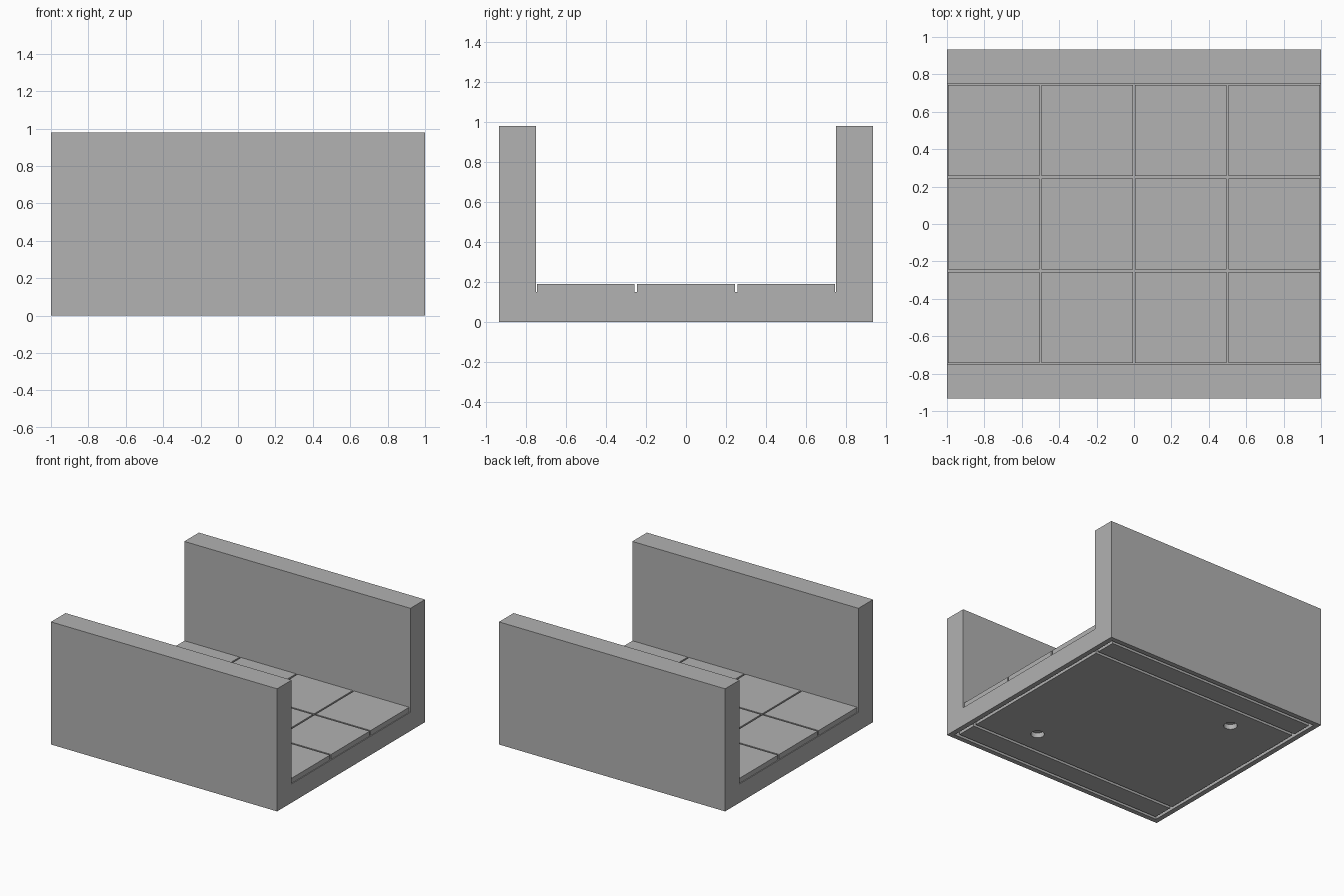
import bpy
import bmesh
from mathutils import Matrix, Vector

if "Cube" in bpy.data.objects:
    bpy.data.objects.remove(bpy.data.objects["Cube"], do_unlink=True)

# Overall sizes
HALF_X, HALF_Y, HEIGHT = 1.0, 0.934, 0.98
WALL_IN, BASE_TOP, TILE_TOP = 0.75, 0.15, 0.19
PITCH, TILE = 0.5, 0.487
RECESS = 0.04
GROOVE = 0.025

stone = bpy.data.materials.new("stone_grey")
stone.use_nodes = True
colour = (0.445, 0.445, 0.445, 1)
stone.diffuse_color = colour
stone.node_tree.nodes["Principled BSDF"].inputs["Base Color"].default_value = colour


def finish(name, bm):
    bmesh.ops.recalc_face_normals(bm, faces=bm.faces)
    mesh = bpy.data.meshes.new(name)
    bm.to_mesh(mesh)
    bm.free()
    mesh.materials.append(stone)
    obj = bpy.data.objects.new(name, mesh)
    bpy.context.collection.objects.link(obj)
    return obj


def box(name, low, high):
    low, high = Vector(low), Vector(high)
    bm = bmesh.new()
    place = Matrix.Translation((low + high) / 2) @ Matrix.Diagonal((*(high - low), 1))
    bmesh.ops.create_cube(bm, size=1, matrix=place)
    return finish(name, bm)


def cut(target, cutter):
    mod = target.modifiers.new("cut", "BOOLEAN")
    mod.operation, mod.solver, mod.object = "DIFFERENCE", "EXACT", cutter
    bpy.context.view_layer.objects.active = target
    bpy.ops.object.modifier_apply(modifier=mod.name)
    bpy.data.objects.remove(cutter, do_unlink=True)


# Channel body: U-shaped section swept along x
half = [(WALL_IN, BASE_TOP), (WALL_IN, HEIGHT), (HALF_Y, HEIGHT), (HALF_Y, 0)]
section = half + [(-y, z) for y, z in reversed(half)]
bm = bmesh.new()
face = bm.faces.new([bm.verts.new((-HALF_X, y, z)) for y, z in section])
swept = bmesh.ops.extrude_face_region(bm, geom=[face])
ends = [v for v in swept["geom"] if isinstance(v, bmesh.types.BMVert)]
bmesh.ops.translate(bm, verts=ends, vec=(2 * HALF_X, 0, 0))
body = finish("walls_and_base", bm)

# Shallow recess under the base
rx, ry = 0.96, 0.895
cut(body, box("recess_cutter", (-rx, -ry, -0.1), (rx, ry, RECESS)))

# Underside panels, leaving narrow grooves between them
px, py = rx - GROOVE, ry - GROOVE
split = 0.695
panel_top = RECESS + 0.01
panel = box("underside_panel", (-px, -split + GROOVE / 2, 0),
            (px, split - GROOVE / 2, panel_top))
inner = split + GROOVE / 2
box("back_underside_strip", (-px, inner, 0), (px, py, panel_top))
box("front_underside_strip", (-px, -py, 0), (px, -inner, panel_top))

# Two round sockets on the diagonal
for s in (-1, 1):
    bm = bmesh.new()
    bmesh.ops.create_cone(bm, cap_ends=True, segments=32, radius1=0.05, radius2=0.05,
                          depth=0.2, matrix=Matrix.Translation((s * 0.5, -s * 0.5, RECESS - 0.1)))
    cut(panel, finish("socket_cutter", bm))

# Floor tiles, four by three
for i in range(4):
    for j in range(3):
        x, y = (i - 1.5) * PITCH, (j - 1) * PITCH
        box(f"floor_tile_{i + 1}_{j + 1}",
            (x - TILE / 2, y - TILE / 2, BASE_TOP - 0.01),
            (x + TILE / 2, y + TILE / 2, TILE_TOP))
